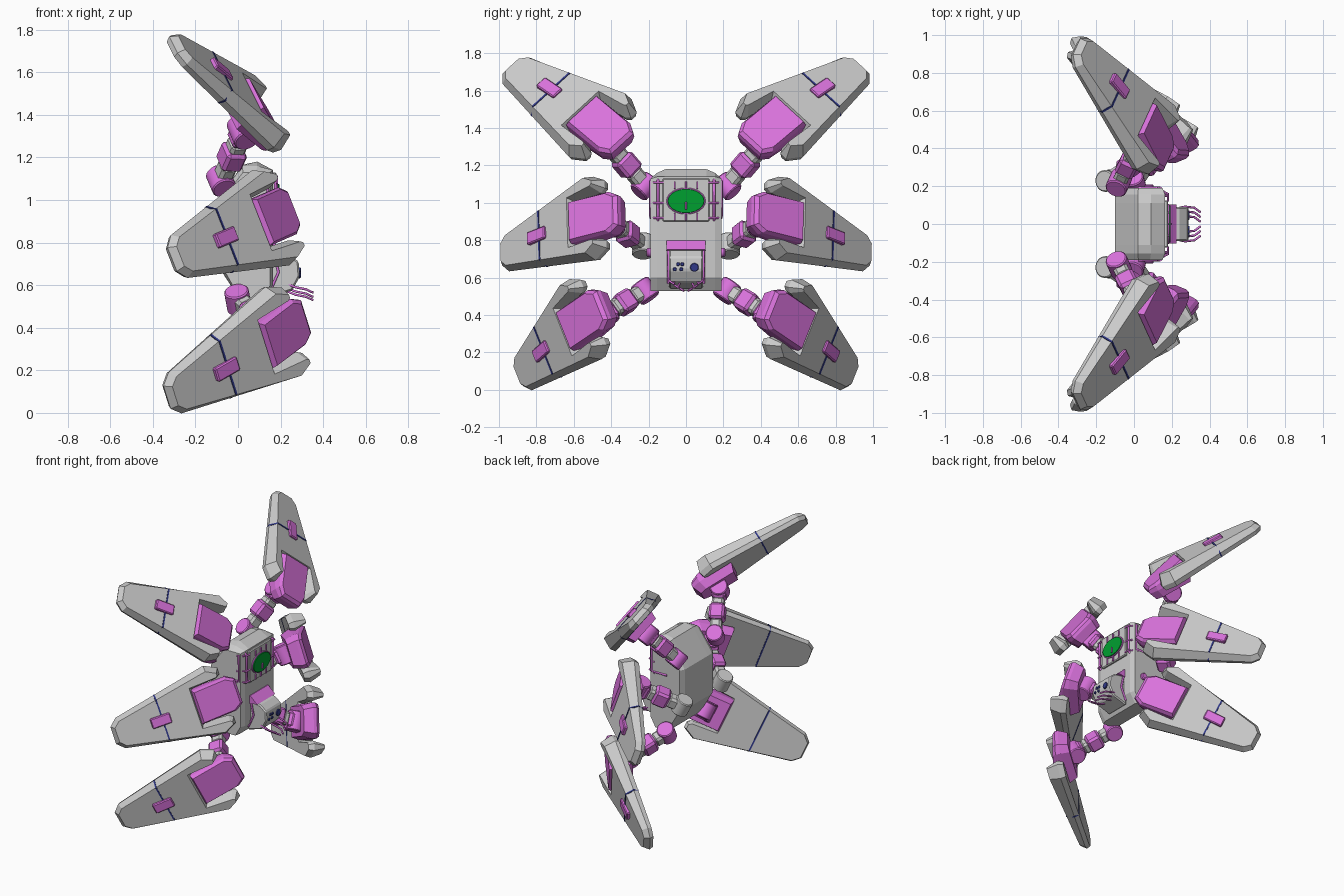
import bpy, bmesh, math
from mathutils import Vector as V, Matrix

if "Cube" in bpy.data.objects:
    bpy.data.objects.remove(bpy.data.objects["Cube"])


def material(name, rgb):
    m = bpy.data.materials.new(name)
    m.diffuse_color = (*rgb, 1)
    m.use_nodes = True
    m.node_tree.nodes["Principled BSDF"].inputs["Base Color"].default_value = m.diffuse_color
    return m


PINK = material("pink", (0.70, 0.17, 0.72))
GREEN = material("green", (0.0, 0.35, 0.03))
NAVY = material("navy", (0.03, 0.04, 0.25))
I = Matrix.Identity(4)


def finish(name, bm, mat=None, T=I, bevel=0, smooth=False):
    bm.transform(T)
    bmesh.ops.recalc_face_normals(bm, faces=bm.faces)
    me = bpy.data.meshes.new(name)
    bm.to_mesh(me)
    bm.free()
    ob = bpy.data.objects.new(name, me)
    bpy.context.collection.objects.link(ob)
    if mat:
        me.materials.append(mat)
    if bevel:
        b = ob.modifiers.new("bevel", 'BEVEL')
        b.width, b.segments = bevel, 1
    if smooth:
        bpy.context.view_layer.objects.active = ob
        ob.select_set(True)
        bpy.ops.object.shade_smooth_by_angle()
        ob.select_set(False)
    return ob


def loft(name, rings, mat=None, T=I, bevel=0):
    bm = bmesh.new()
    vs = [[bm.verts.new(p) for p in r] for r in rings]
    n = len(vs[0])
    for a, b in zip(vs, vs[1:]):
        for i in range(n):
            bm.faces.new((a[i], a[(i + 1) % n], b[(i + 1) % n], b[i]))
    bm.faces.new(vs[0])
    bm.faces.new(vs[-1])
    return finish(name, bm, mat, T, bevel)


def box(name, c, size, mat=None, T=I, bevel=0.006):
    bm = bmesh.new()
    bmesh.ops.create_cube(bm, size=1)
    bm.transform(Matrix.Translation(c) @ Matrix.Diagonal((*size, 1)))
    return finish(name, bm, mat, T, bevel)


def cyl(name, c, axis, r, h, mat=None, T=I, bevel=0.006, scale=(1, 1)):
    bm = bmesh.new()
    bmesh.ops.create_cone(bm, cap_ends=True, segments=24, radius1=r, radius2=r, depth=h)
    rot = V(axis).to_track_quat('Z', 'Y').to_matrix().to_4x4()
    bm.transform(Matrix.Translation(c) @ rot @ Matrix.Diagonal((*scale, 1, 1)))
    return finish(name, bm, mat, T, bevel, True)


def tube(name, pts, r, mat=PINK):
    cu = bpy.data.curves.new(name, 'CURVE')
    cu.dimensions, cu.bevel_depth, cu.bevel_resolution = '3D', r, 1
    cu.use_fill_caps = True
    sp = cu.splines.new('POLY')
    sp.points.add(len(pts) - 1)
    for p, q in zip(sp.points, pts):
        p.co = (*q, 1)
    cu.materials.append(mat)
    ob = bpy.data.objects.new(name, cu)
    bpy.context.collection.objects.link(ob)


def inset(poly, d):
    # shrink a counter-clockwise outline by d
    out = []
    for i, p in enumerate(poly):
        a, b = (p - poly[i - 1]).normalized(), (poly[(i + 1) % len(poly)] - p).normalized()
        na, nb = V((-a.y, a.x)), V((-b.y, b.x))
        m = na + nb
        out.append(p + m * (2 * d / max(m.length_squared, 0.5)))
    return out


# armour plate outline: two prongs at the inner end, blunt outer tip
half = [(0.2, 0.12), (0.03, 0.13), (0.0, 0.15), (0.0, 0.195), (0.085, 0.24),
        (0.74, 0.108), (0.79, 0.06)]
OUT = [V(p) for p in half] + [V((u, -v)) for u, v in reversed(half)]
if sum(a.cross(b) for a, b in zip(OUT, OUT[1:] + OUT[:1])) < 0:
    OUT.reverse()
BLOCK = [(-0.085, 0.085), (-0.03, 0.118), (0.215, 0.118), (0.215, -0.118), (-0.03, -0.118), (-0.085, -0.085)]
STRIPE = [(-0.168, 0), (-0.14, 0.058), (0.14, 0.058), (0.168, 0), (0.152, -0.034), (-0.152, -0.034)]


def limb(tag, A, B, tip, S, s):
    A, B, tip, S = V(A), V(B), V(tip), V(S)
    M = (A + B) / 2
    u = (tip - M).normalized()
    v = (B - A)
    v = (v - u * v.dot(u)).normalized()
    n = -u.cross(v)
    F = Matrix((u, v, n)).transposed().to_4x4()
    F.translation = M
    mir = Matrix.Diagonal((1, s, 1, 1))
    T = mir @ F
    tag += "_left_" if s > 0 else "_right_"

    # wedge plate (thick inside, thin at the tip), stripe, patch and knee cover
    loft(tag + "plate", [[V((p.x, p.y, h * (1 - f * p.x / 0.8))) for p in inset(OUT, d)]
                         for h, d, f in ((-0.038, 0.012, .3), (0, 0, 0), (0.082, 0.024, .6))], None, T)
    loft(tag + "stripe", [[(c, y, z) for y, z in STRIPE] for c in (0.448, 0.458)], NAVY, T)
    box(tag + "patch", (0.465, 0, 0.055), (0.135, 0.07, 0.034), PINK, T)
    loft(tag + "knee_cover", [[(0.08 + (x - 0.08) * k, y * k, h + g * (x - 0.2)) for x, y in BLOCK]
                              for h, k, g in ((-0.09, 0.85, 0), (-0.03, 1, 0), (0.05, 1, .2), (0.076, 0.9, .22))],
         PINK, T)

    # segmented leg from shoulder S to the knee behind the plate
    K = M + u * 0.06 - n * 0.11
    d = (K - S)
    L = d.length
    d.normalize()
    side = (v - d * v.dot(d)).normalized()
    R = Matrix((side, d.cross(side), d)).transposed().to_4x4()
    R.translation = S
    R = mir @ R
    cyl(tag + "shoulder_joint", (0, 0, 0), (1, 0, 0), 0.058, 0.11,
        None if tag.startswith("middle") else PINK, R)
    segs = ((0.02, 0.34, 0.085, None), (0.32, 0.66, 0.115, PINK), (0.62, 0.8, 0.09, None), (0.78, 1.0, 0.105, PINK))
    for i, (a, b, w, m) in enumerate(segs):
        box(tag + "leg_segment_%d" % i, (0, 0, L * (a + b) / 2), (w, w * 0.9, L * (b - a)), m, R, 0.015)
    cyl(tag + "knee_joint", (0, 0, L), (1, 0, 0), 0.06, 0.13, PINK, R)


LIMBS = {
    "upper": ((.085, .235, 1.485), (.195, .565, 1.235), (-.275, .905, 1.705), (-.08, .22, 1.09)),
    "middle": ((.14, .435, 1.12), (.28, .425, .76), (-.31, .985, .72), (-.13, .23, .77)),
    "lower": ((.20, .565, .57), (.32, .425, .26), (-.32, .88, .08), (.0, .22, .53)),
}
for tag, args in LIMBS.items():
    for s in (1, -1):
        limb(tag, *args, s)

# torso: side profile lofted across the width, lower and shallower at the flanks
SIDE = [(-.1, .70), (-.1, .99), (.02, 1.165), (.09, 1.18), (.165, 1.14), (.165, .60), (.12, .53), (.01, .53)]
loft("torso", [[(0.05 + (x - 0.05) * k, y, min(z, top)) for x, z in SIDE]
               for y, k, top in ((-.19, .88, 1.13), (-.155, 1, 1.16), (-.11, 1, 1.18),
                                 (.11, 1, 1.18), (.155, 1, 1.16), (.19, .88, 1.13))])

# head panel with framed eye
box("head_panel", (.165, 0, 1.015), (.03, .25, .23), None)
cyl("eye_rim", (.18, 0, 1.01), (1, 0, 0), 0.105, 0.016, PINK, scale=(1, .68), bevel=0.002)
cyl("eye", (.184, 0, 1.01), (1, 0, 0), 0.098, 0.02, GREEN, scale=(1, .66), bevel=0.002)
box("eye_bar", (.195, 0, .985), (.01, .012, .04), PINK, bevel=0.002)
for y in (-.06, 0, .06):
    for z in (1.095, .925):
        box("head_rib", (.182, y, z), (.014, .01, .04), PINK, bevel=0.002)
for s in (1, -1):
    tube("head_pipe", [(.15, s * .15, .90), (.175, s * .15, .92), (.175, s * .15, 1.11), (.14, s * .15, 1.14)], .008)
    tube("flank_pipe", [(.02, s * .19, .93), (.14, s * .19, .93), (.14, s * .19, 1.12)], .008)
    for z in (.92, 1.0, 1.11):
        tube("head_strut", [(.18, s * .12, z), (.18, s * .16, z), (.12, s * .19, z)], .006)
    cyl("side_knob", (.08, s * .19, .735), (0, 1, 0), .024, .04, PINK)

# console under the head, with hood, lamps and claws
NOSE = [(.14, .76), (.24, .745), (.285, .71), (.29, .64), (.255, .575), (.14, .54)]
loft("console", [[(x, y, z) for x, z in NOSE] for y in (-.09, .09)], None, I, .008)
loft("console_hood", [[(x, y, z) for x, z in ((.14, .80), (.17, .80), (.225, .75), (.14, .74))]
                      for y in (-.103, .103)], PINK)
cyl("large_lamp", (.285, .045, .655), (1, 0, 0), .023, .02, NAVY, bevel=.003)
for y, z in ((-.06, .645), (-.025, .645), (-.042, .672), (-.02, .672)):
    cyl("small_lamp", (.285, y, z), (1, 0, 0), .01, .02, NAVY, bevel=.002)
for s in (1, -1):
    tube("console_seam", [(.17, s * .094, .75), (.19, s * .094, .66), (.15, s * .094, .57)], .007)
    for y, z in ((.03, .555), (.055, .57), (.08, .59)):
        tube("claw", [(.22, s * y, z + .02), (.27, s * (y + .012), z), (.32, s * (y + .006), z - .01),
                      (.352, s * (y - .018), z - .025)], .006)
